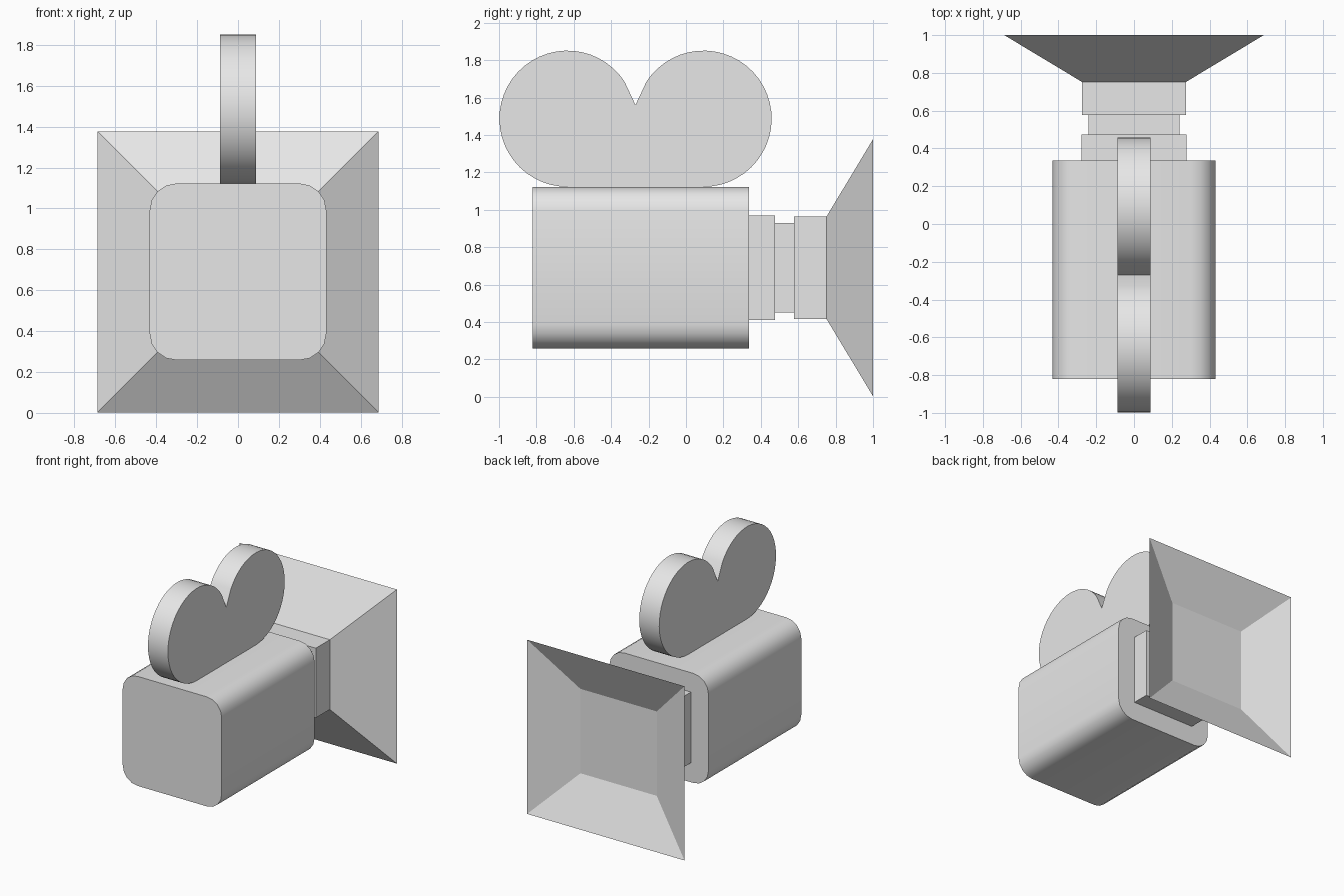
import bpy, bmesh, math

if "Cube" in bpy.data.objects:
    bpy.data.objects.remove(bpy.data.objects["Cube"])

AXIS_Z = 0.69  # height of the lens axis

grey = bpy.data.materials.new("light grey")
grey.diffuse_color = (0.8, 0.8, 0.8, 1)
grey.use_nodes = True
grey.node_tree.nodes["Principled BSDF"].inputs["Base Color"].default_value = grey.diffuse_color


def loft(name, rings, smooth=None):
    """Closed solid joining matching rings of points, capped at both ends."""
    bm = bmesh.new()
    loops = [[bm.verts.new(p) for p in ring] for ring in rings]
    for a, b in zip(loops, loops[1:]):
        for i in range(len(a)):
            j = (i + 1) % len(a)
            bm.faces.new((a[i], a[j], b[j], b[i]))
    bm.faces.new(loops[0])
    bm.faces.new(loops[-1])
    bmesh.ops.recalc_face_normals(bm, faces=bm.faces)
    mesh = bpy.data.meshes.new(name)
    bm.to_mesh(mesh)
    bm.free()
    mesh.materials.append(grey)
    ob = bpy.data.objects.new(name, mesh)
    bpy.context.collection.objects.link(ob)
    if smooth:
        bpy.ops.object.select_all(action='DESELECT')
        ob.select_set(True)
        bpy.context.view_layer.objects.active = ob
        bpy.ops.object.shade_smooth_by_angle(angle=math.radians(smooth))
    return ob


def square(half, y):
    return [(sx * half, y, AXIS_Z + sz * half)
            for sx, sz in ((-1, -1), (1, -1), (1, 1), (-1, 1))]


def rounded_square(half, radius, y, steps=4):
    pts = []
    for k, (sx, sz) in enumerate(((1, 1), (-1, 1), (-1, -1), (1, -1))):
        for s in range(steps + 1):
            a = math.pi / 2 * (k + s / steps)
            pts.append((sx * (half - radius) + radius * math.cos(a), y,
                        AXIS_Z + sz * (half - radius) + radius * math.sin(a)))
    return pts


# Camera body with rounded long edges
loft("camera_body", [rounded_square(0.432, 0.13, y) for y in (-0.82, 0.337)], 40)

# Stepped square lens barrel
for name, half, y0, y1 in (("lens_mount", 0.279, 0.337, 0.475),
                           ("lens_neck", 0.24, 0.475, 0.577),
                           ("lens_barrel", 0.275, 0.577, 0.752)):
    loft(name, [square(half, y0), square(half, y1)])

# Flared hood with a sunken inner panel
loft("lens_hood", [square(0.275, 0.752), square(0.687, 1.0), square(0.333, 0.84)])

# Film magazine: two round lobes, flat underside and a notch between them
R, MID, CZ, STEPS = 0.364, -0.27, 1.487, 32
lobe = []
for s in range(STEPS + 1):
    a = math.radians(-90 + (90 + 147) * s / STEPS)
    lobe.append((R + R * math.cos(a), CZ + R * math.sin(a)))
outline = lobe + [(0, 1.56)] + [(-y, z) for y, z in reversed(lobe)]
loft("film_magazine",
     [[(x, MID + y, z) for y, z in outline] for x in (-0.087, 0.087)], 60)
